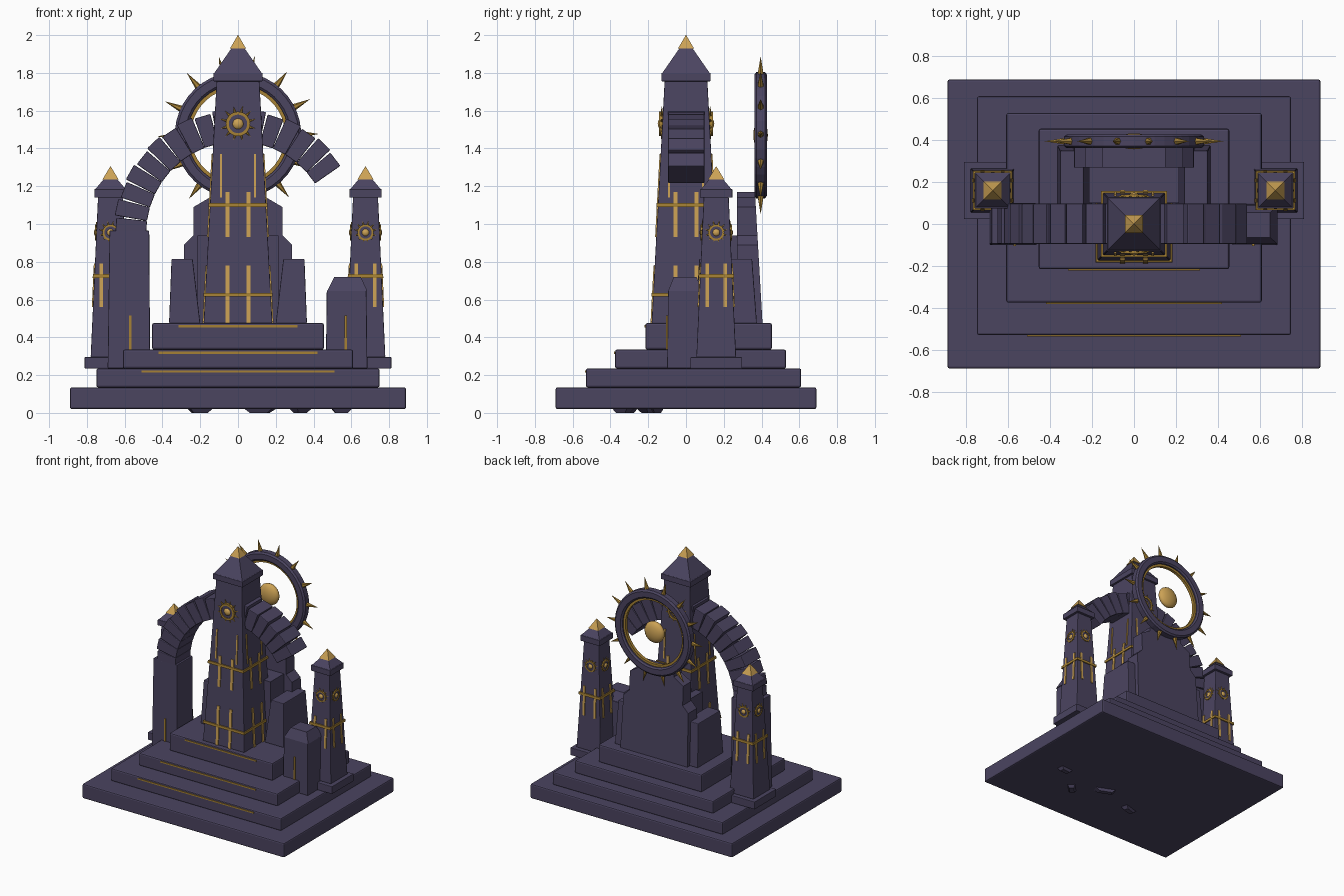
import bpy, bmesh, math
from mathutils import Matrix, Vector

if "Cube" in bpy.data.objects:
    bpy.data.objects.remove(bpy.data.objects["Cube"])


def material(name, rgb):
    m = bpy.data.materials.new(name)
    m.diffuse_color = (*rgb, 1)
    m.use_nodes = True
    m.node_tree.nodes["Principled BSDF"].inputs["Base Color"].default_value = m.diffuse_color
    return m


STONE = material("violet_stone", (0.070, 0.058, 0.118))
GOLD = material("bright_gold", (0.60, 0.36, 0.09))
DARK_GOLD = material("dark_gold", (0.38, 0.22, 0.035))


def add(name, bm, mat, matrix=None, bevel=0, smooth=False):
    if matrix is not None:
        bm.transform(matrix)
    bmesh.ops.recalc_face_normals(bm, faces=bm.faces)
    me = bpy.data.meshes.new(name)
    bm.to_mesh(me)
    bm.free()
    me.materials.append(mat)
    ob = bpy.data.objects.new(name, me)
    bpy.context.collection.objects.link(ob)
    if bevel:
        mod = ob.modifiers.new("bevel", 'BEVEL')
        mod.width, mod.segments = bevel, 2
    if smooth:
        for p in me.polygons:
            p.use_smooth = True
    return ob


def loft(name, low, high, mat, matrix=None, bevel=0):
    """Box between two rectangles, each (x0, x1, y0, y1, z)."""
    bm = bmesh.new()
    rings = [[bm.verts.new(p) for p in ((a, c, z), (b, c, z), (b, d, z), (a, d, z))]
             for a, b, c, d, z in (low, high)]
    bm.faces.new(rings[0])
    bm.faces.new(rings[1])
    for i in range(4):
        j = (i + 1) % 4
        bm.faces.new((rings[0][i], rings[0][j], rings[1][j], rings[1][i]))
    return add(name, bm, mat, matrix, bevel)


def box(name, x0, x1, y0, y1, z0, z1, mat, matrix=None, bevel=0):
    return loft(name, (x0, x1, y0, y1, z0), (x0, x1, y0, y1, z1), mat, matrix, bevel)


def taper(name, x, y, z0, h0, z1, h1, mat, bevel=0):
    """Square block narrowing from half width h0 to h1."""
    return loft(name, (x - h0, x + h0, y - h0, y + h0, z0),
                (x - h1, x + h1, y - h1, y + h1, z1), mat, None, bevel)


def lathe(name, profile, steps, mat, matrix, closed=False):
    """Spin (radius, height) points about local z."""
    bm = bmesh.new()
    rings = [[bm.verts.new((r * math.cos(t), r * math.sin(t), h)) for r, h in profile]
             for t in (2 * math.pi * k / steps for k in range(steps))]
    n = len(profile)
    for k in range(steps):
        a, b = rings[k], rings[(k + 1) % steps]
        for i in range(n if closed else n - 1):
            j = (i + 1) % n
            bm.faces.new((a[i], a[j], b[j], b[i]))
    return add(name, bm, mat, matrix)


def spikes(name, count, r0, r1, width, start, mat, matrix):
    """Radial cones around local z."""
    bm = bmesh.new()
    for k in range(count):
        m = (Matrix.Rotation(start + 2 * math.pi * k / count, 4, 'Z')
             @ Matrix.Translation(((r0 + r1) / 2, 0, 0)) @ Matrix.Rotation(math.pi / 2, 4, 'Y'))
        bmesh.ops.create_cone(bm, cap_ends=True, segments=6, radius1=width, radius2=0,
                              depth=r1 - r0, matrix=m)
    return add(name, bm, mat, matrix)


def ball(name, r, flat, mat, matrix):
    bm = bmesh.new()
    bmesh.ops.create_uvsphere(bm, u_segments=20, v_segments=10, radius=r)
    bm.transform(Matrix.Diagonal((1, 1, flat, 1)))
    return add(name, bm, mat, matrix, smooth=True)


def facing(x, y, z, angle):
    """Frame whose local z points outward along the given compass angle."""
    return (Matrix.Translation((x, y, z)) @ Matrix.Rotation(angle, 4, 'Z')
            @ Matrix.Rotation(math.pi / 2, 4, 'Y'))


def sun_emblem(x, y, z, angle, dist, s):
    m = facing(x + dist * math.cos(angle), y + dist * math.sin(angle), z, angle)
    lathe("emblem_plate", [(0.001, 0.008 * s), (0.052 * s, 0.008 * s), (0.052 * s, -0.02)], 24, STONE, m)
    r, w = 0.057 * s, 0.008 * s
    lathe("emblem_rim", [(r - w, -0.01), (r - w, 0.014 * s), (r + w, 0.014 * s), (r + w, -0.01)],
          24, DARK_GOLD, m, True)
    spikes("emblem_rays", 12, 0.055 * s, 0.098 * s, 0.009 * s, 0.26, DARK_GOLD, m)
    ball("emblem_centre", 0.031 * s, 0.7, GOLD, m)


def tower(name, x, y, z0, h0, z1, h1, bands, strips):
    """Tapered shaft with gold bands and gold strips on all four walls."""
    half = lambda z: h0 + (h1 - h0) * (z - z0) / (z1 - z0)
    taper(name + "_shaft", x, y, z0, h0, z1, h1, STONE, 0.004)
    for z in bands:
        taper(name + "_band", x, y, z - 0.01, half(z) + 0.009, z + 0.01, half(z) + 0.008, DARK_GOLD)
    for k in range(4):
        m = Matrix.Translation((x, y, 0)) @ Matrix.Rotation(k * math.pi / 2, 4, 'Z')
        for u, w, a, b in strips:
            for s in (-1, 1):
                rect = lambda z: (s * u - w, s * u + w, -half(z) - 0.006, -half(z) + 0.01, z)
                loft(name + "_strip", rect(a), rect(b), GOLD, m)


# Stepped base with gold lines on the front edges
for i, (hx, y0, y1, z0, z1) in enumerate((
        (0.89, -0.69, 0.69, 0.02, 0.135), (0.75, -0.53, 0.61, 0.135, 0.235),
        (0.61, -0.375, 0.53, 0.235, 0.335), (0.455, -0.215, 0.455, 0.335, 0.475))):
    box("base_step", -hx, hx, y0, y1, z0, z1, STONE, None, 0.01)
    if i:
        w = (0, 0.51, 0.42, 0.315)[i]
        box("step_inlay", -w, w, y0 - 0.006, y0 + 0.02, z1 - 0.022, z1 - 0.011, DARK_GOLD)

# Loose shards under the base
for x, y, w, a in ((-0.2, -0.3, 0.07, 0.3), (0.12, -0.2, 0.09, -0.4), (0.33, -0.33, 0.06, 0.8), (0.55, -0.15, 0.06, 0.1)):
    m = Matrix.Translation((x, y, 0)) @ Matrix.Rotation(a, 4, 'Z')
    loft("underside_shard", (-w * .6, w * .5, -0.02, 0.015, 0), (-w, w, -0.035, 0.03, 0.03), STONE, m)

# Central tower, roof and finial
tower("central_tower", 0, 0, 0.475, 0.182, 1.76, 0.113, (0.625, 1.10),
      ((0.055, 0.011, 0.475, 0.78), (0.055, 0.011, 0.93, 1.17), (0.09, 0.006, 1.14, 1.37)))
taper("central_cap", 0, 0, 1.755, 0.13, 1.80, 0.13, STONE, 0.004)
taper("central_roof", 0, 0, 1.80, 0.125, 1.94, 0.028, STONE)
taper("central_finial", 0, 0, 1.93, 0.042, 2.0, 0.001, GOLD)
for a in (-math.pi / 2, math.pi / 2):
    sun_emblem(0, 0, 1.53, a, 0.128, 1)

# Pair of side towers
for x in (-0.675, 0.675):
    y = 0.16
    taper("side_plinth", x, y, 0.235, 0.137, 0.295, 0.137, STONE, 0.004)
    tower("side_tower", x, y, 0.295, 0.105, 1.145, 0.066, (0.725,), ((0.048, 0.009, 0.56, 0.79),))
    taper("side_cap", x, y, 1.14, 0.086, 1.185, 0.086, STONE, 0.004)
    taper("side_roof", x, y, 1.185, 0.08, 1.25, 0.025, STONE)
    taper("side_finial", x, y, 1.235, 0.043, 1.305, 0.001, GOLD)
    for k in range(4):
        sun_emblem(x, y, 0.955, k * math.pi / 2, 0.074, 0.66)

# Arch pillars: whole on the left, broken on the right
loft("left_pillar", (-0.69, -0.465, -0.1, 0.1, 0.235), (-0.68, -0.47, -0.095, 0.1, 0.965), STONE, None, 0.005)
loft("right_pillar", (0.465, 0.685, -0.1, 0.1, 0.235), (0.47, 0.68, -0.095, 0.095, 0.65), STONE, None, 0.005)
loft("broken_pillar_top", (0.472, 0.685, -0.095, 0.09, 0.645), (0.51, 0.65, -0.065, 0.055, 0.72), STONE)
for x in (-0.57, 0.57):
    box("pillar_inlay", x - 0.006, x + 0.006, -0.106, -0.09, 0.24, 0.515, DARK_GOLD)

# Broken arch of separate stones
for i in range(17):
    t = math.radians(176.5 - 8.7 * i)
    r = 0.652 + (0.006 if i % 2 else -0.004)
    m = Matrix.Translation((0, 0, 0.95)) @ Matrix.Rotation(math.pi / 2 - t, 4, 'Y')
    loft("arch_stone", (-0.037, 0.037, -0.095, 0.098, 0.485), (-0.044, 0.044, -0.095, 0.098, r),
         STONE, m, 0.005)

# Shouldered back slab, leaning slightly
bm = bmesh.new()
outline = [(0.295, 0.475), (0.285, 0.89), (0.235, 0.94), (0.235, 1.09), (0.15, 1.14), (0.15, 1.17)]
outline += [(-x, z) for x, z in reversed(outline)]
lean = lambda z: 0.405 - 0.04 * (z - 0.475) / 0.695
front = [bm.verts.new((x, 0.27, z)) for x, z in outline]
back = [bm.verts.new((x, lean(z), z)) for x, z in outline]
bm.faces.new(front)
bm.faces.new(back)
for i in range(len(outline)):
    j = (i + 1) % len(outline)
    bm.faces.new((front[i], front[j], back[j], back[i]))
add("back_slab", bm, STONE)

# Blocks in front of and beside the slab
box("inner_block", -0.215, 0.215, 0.1, 0.28, 0.475, 0.94, STONE)
for s in (-1, 1):
    x = sorted((s * 0.2, s * 0.365)), sorted((s * 0.24, s * 0.352))
    loft("side_block", (*x[0], 0.05, 0.375, 0.475), (*x[1], 0.07, 0.35, 0.815), STONE, None, 0.005)

# Halo ring with gold lining, rays and floating disc
halo = facing(0, 0.395, 1.47, math.pi / 2)
lathe("halo_ring", [(0.268, -0.022), (0.28, -0.033), (0.322, -0.033), (0.335, -0.022),
                    (0.335, 0.022), (0.322, 0.033), (0.28, 0.033), (0.268, 0.022)], 42, STONE, halo, True)
lathe("halo_lining", [(0.25, -0.012), (0.27, -0.012), (0.27, 0.012), (0.25, 0.012)], 42, DARK_GOLD, halo, True)
# local x of the halo frame points down, so rays start from there
spikes("halo_rays", 14, 0.325, 0.428, 0.019, math.pi + math.radians(12), DARK_GOLD, halo)
ball("halo_disc", 0.085, 0.45, GOLD, halo)
